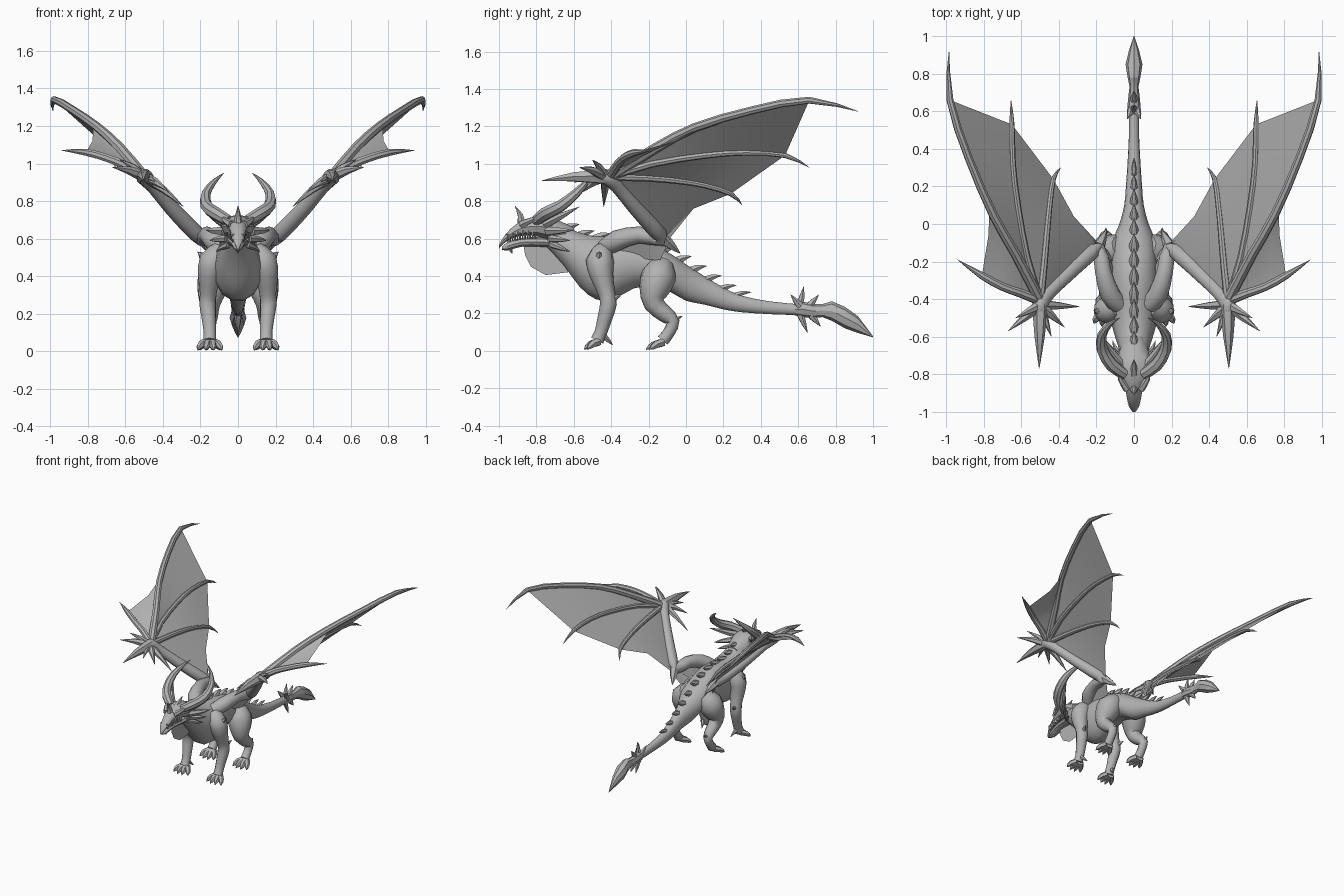
import bpy, bmesh, math
from mathutils import Vector

if "Cube" in bpy.data.objects:
    bpy.data.objects.remove(bpy.data.objects["Cube"])

hide = bpy.data.materials.new("grey_hide")
hide.diffuse_color = (0.45, 0.45, 0.45, 1)
hide.use_nodes = True
hide.node_tree.nodes["Principled BSDF"].inputs["Base Color"].default_value = hide.diffuse_color


def finish(bm, name, mirror=False, angle=40):
    """Turn a bmesh into a smooth-shaded object, optionally mirrored over x."""
    me = bpy.data.meshes.new(name)
    bm.to_mesh(me)
    bm.free()
    me.materials.append(hide)
    me.shade_smooth()
    me.set_sharp_from_angle(angle=math.radians(angle))
    ob = bpy.data.objects.new(name, me)
    bpy.context.collection.objects.link(ob)
    if mirror:
        m = ob.modifiers.new("Mirror", "MIRROR")
        m.use_mirror_merge = False
    return ob


def smooth_path(rows, steps):
    """Catmull-Rom through rows of equal-length numbers."""
    rows = [Vector(r) for r in rows]
    if steps < 2:
        return rows
    out = []
    for i in range(len(rows) - 1):
        a, b = rows[max(i - 1, 0)], rows[i]
        c, d = rows[i + 1], rows[min(i + 2, len(rows) - 1)]
        for k in range(steps):
            t = k / steps
            out.append(0.5 * (2 * b + (c - a) * t + (2 * a - 5 * b + 4 * c - d) * t * t
                              + (3 * b - a - 3 * c + d) * t ** 3))
    return out + [rows[-1]]


def skin(bm, rings):
    rings = [[bm.verts.new(p) for p in r] for r in rings]
    n = len(rings[0])
    new = []
    for a, b in zip(rings, rings[1:]):
        for i in range(n):
            j = (i + 1) % n
            new.append(bm.faces.new((a[i], a[j], b[j], b[i])))
    new.append(bm.faces.new(rings[0][::-1]))
    new.append(bm.faces.new(rings[-1]))
    bmesh.ops.recalc_face_normals(bm, faces=new)


def loft(bm, stations, sides=14, steps=2):
    """Elliptical rings along y from (y, top, bottom, half width)."""
    rings = []
    for s in smooth_path([(a, b, c, d) for a, b, c, d in stations], steps):
        y, top, bot, w = s
        mid, h = (top + bot) / 2, (top - bot) / 2
        rings.append([(w * math.cos(t), y, mid + h * math.sin(t))
                      for t in (2 * math.pi * i / sides for i in range(sides))])
    skin(bm, rings)


def tube(bm, rows, sides=8, steps=2):
    """Round limb through rows of (x, y, z, radius)."""
    rows = smooth_path(rows, steps)
    pts = [Vector(r[:3]) for r in rows]
    side, rings = Vector((1, 0.13, 0.07)), []
    for i, p in enumerate(pts):
        d = (pts[min(i + 1, len(pts) - 1)] - pts[max(i - 1, 0)]).normalized()
        side = side - d * side.dot(d)
        if side.length < 0.05:
            side = d.orthogonal()
        side.normalize()
        up, r = d.cross(side), max(rows[i][3], 0.001)
        rings.append([p + r * (side * math.cos(t) + up * math.sin(t))
                      for t in (2 * math.pi * k / sides for k in range(sides))])
    skin(bm, rings)


def spike(bm, base, tip, r, sides=6, bend=(0, 0, 0)):
    a, b = Vector(base), Vector(tip)
    m = (a + b) / 2 + Vector(bend)
    tube(bm, [(*a, r), (*m, r * 0.65), (*b, 0.001)], sides, 2)


def resample(path, n):
    path = [Vector(p) for p in path]
    lens = [(b - a).length for a, b in zip(path, path[1:])]
    out = []
    for k in range(n + 1):
        s, i = sum(lens) * k / n, 0
        while i < len(lens) - 1 and s > lens[i]:
            s -= lens[i]
            i += 1
        out.append(path[i].lerp(path[i + 1], min(s / lens[i], 1)))
    return out


def sheet(bm, *paths, n=8):
    """Membrane strip stretched between neighbouring paths."""
    cols = [[bm.verts.new(p) for p in resample(path, n)] for path in paths]
    for a, b in zip(cols, cols[1:]):
        for i in range(n):
            bm.faces.new((a[i], b[i], b[i + 1], a[i + 1]))


# Torso, neck and tail with its blade
bm = bmesh.new()
loft(bm, [(-.74, .69, .55, .06), (-.65, .67, .45, .085), (-.57, .635, .34, .11),
          (-.48, .615, .27, .13), (-.38, .615, .275, .135), (-.28, .605, .33, .125),
          (-.18, .57, .34, .12), (-.08, .52, .31, .11), (0, .465, .265, .078),
          (.1, .40, .245, .052), (.2, .34, .22, .043), (.3, .295, .205, .036),
          (.45, .265, .195, .028), (.6, .25, .19, .026)])
finish(bm, "torso_and_tail")
bm = bmesh.new()
loft(bm, [(.56, .245, .195, .02), (.62, .265, .18, .036), (.68, .25, .175, .03),
          (.73, .25, .18, .024), (.78, .265, .16, .034), (.85, .235, .12, .045),
          (.92, .185, .095, .028), (1.0, .078, .072, .002)], 8, 1)
for tip, base in (((0, .63, .345), (0, .61, .24)), ((0, .65, .095), (0, .61, .2)),
                  ((0, .71, .3), (0, .66, .24)), ((0, .72, .13), (0, .67, .19)),
                  ((.035, .56, .3), (.015, .61, .24)), ((-.035, .56, .3), (-.015, .61, .24))):
    spike(bm, base, tip, .022)
finish(bm, "tail_blade", angle=30)

# Row of overlapping ridge spikes down the back
bm = bmesh.new()
for y, z in ((-.64, .655), (-.56, .62), (-.47, .605), (-.38, .605), (-.29, .6), (-.2, .575),
             (-.12, .54), (-.04, .485), (.04, .435), (.12, .385), (.2, .335), (.28, .3)):
    s = 1 - max(0, y + .1)
    spike(bm, (0, y - .03, z - .02 * s), (0, y + .07, z + .022 * s), .034 * s, 6, (0, 0, .008))
finish(bm, "back_ridge", angle=30)

# Skull and lower jaw
bm = bmesh.new()
loft(bm, [(-1.0, .566, .546, .008), (-.965, .625, .58, .03), (-.9, .685, .61, .042),
          (-.83, .715, .615, .062), (-.76, .725, .6, .088), (-.68, .7, .58, .078),
          (-.6, .66, .56, .05)], 10)
spike(bm, (0, -.88, .675), (0, -.915, .775), .024, bend=(0, .012, 0))
spike(bm, (0, -.8, .70), (0, -.72, .755), .024)
finish(bm, "skull", angle=35)
bm = bmesh.new()
loft(bm, [(-.985, .555, .54, .008), (-.95, .585, .536, .028), (-.88, .605, .555, .04),
          (-.78, .61, .555, .056), (-.69, .6, .55, .055)], 10)
spike(bm, (0, -.94, .55), (0, -.93, .52), .014)
finish(bm, "lower_jaw", angle=35)

# Horns, brow, cheek spikes and teeth
bm = bmesh.new()
tube(bm, [(.05, -.8, .695, .03), (.12, -.75, .735, .035), (.168, -.67, .775, .032),
          (.17, -.59, .84, .025), (.125, -.53, .905, .014), (.075, -.5, .95, .001)], 8)
for base, tip, r in (((.07, -.75, .68), (.185, -.57, .77), .028),
                     ((.07, -.74, .64), (.17, -.6, .645), .026),
                     ((.06, -.72, .6), (.15, -.62, .59), .022),
                     ((.05, -.72, .57), (.115, -.62, .53), .02),
                     ((.035, -.88, .675), (.085, -.77, .725), .022)):
    spike(bm, base, tip, r, 6, (.012, 0, 0))
finish(bm, "horns", True)
bm = bmesh.new()
for i in range(6):
    y = -.955 + .027 * i
    x, z = .026 + .0045 * i, .612 + .006 * min(i, 3)
    spike(bm, (x, y, z + .012), (x + .004, y, z - .032), .009, 5)
    spike(bm, (x, y + .013, z - .03), (x + .004, y + .013, z + .015), .007, 5)
finish(bm, "teeth", True)

# Throat flap
bm = bmesh.new()
bm.faces.new([bm.verts.new((0, y, z)) for y, z in
              ((-.87, .57), (-.86, .51), (-.83, .45), (-.75, .405), (-.63, .42), (-.66, .56))])
finish(bm, "throat_flap")


def toes(bm, x, y, z, reach, spread):
    for k in (-1, -.33, .33, 1):
        dx, dy = spread * k, reach * (1 - .3 * abs(k))
        tube(bm, [(x + dx * .3, y, z, .024), (x + dx * .75, y - dy * .5, z - .012, .021),
                  (x + dx * .92, y - dy * .75, z - .025, .016),
                  (x + dx * 1.05, y - dy, .006, .001)], 6, 1)


# Front legs
bm = bmesh.new()
tube(bm, [(.09, -.44, .54, .05), (.135, -.46, .48, .075), (.152, -.45, .4, .062),
          (.158, -.425, .31, .046), (.162, -.415, .25, .045), (.155, -.435, .17, .039),
          (.15, -.455, .1, .034), (.15, -.475, .055, .036)], 10)
toes(bm, .15, -.47, .048, .085, .062)
spike(bm, (.16, -.41, .27), (.185, -.345, .3), .025)
spike(bm, (.17, -.47, .49), (.215, -.46, .53), .03)
spike(bm, (.15, -.44, .08), (.13, -.39, .03), .018)
finish(bm, "front_leg", True)

# Hind legs
bm = bmesh.new()
tube(bm, [(.07, -.12, .46, .06), (.115, -.145, .4, .095), (.14, -.17, .32, .08),
          (.15, -.17, .25, .055), (.15, -.11, .195, .045), (.15, -.07, .155, .036),
          (.15, -.09, .1, .032), (.15, -.125, .055, .034)], 10)
toes(bm, .15, -.125, .045, .1, .06)
spike(bm, (.15, -.075, .16), (.15, -.02, .185), .022)
finish(bm, "hind_leg", True)

# Wing skeleton
wrist = (.5, -.41, .93)
finger_1 = [wrist, (.63, -.16, 1.085), (.75, .05, 1.195), (.88, .35, 1.285), (.98, .66, 1.34)]
finger_2 = [wrist, (.57, -.18, 1.0), (.62, .1, 1.045), (.645, .32, 1.06), (.65, .53, 1.045)]
finger_3 = [wrist, (.48, -.22, .925), (.465, -.05, .91), (.45, .1, .885), (.43, .24, .84)]
finger_4 = [wrist, (.6, -.37, .99), (.7, -.335, 1.03), (.81, -.275, 1.06)]
elbow = (.19, -.12, .6)
bm = bmesh.new()
tube(bm, [(.08, -.43, .55, .05), (.13, -.37, .59, .055), (.165, -.25, .62, .045),
          (.19, -.13, .6, .042), (.26, -.18, .665, .044), (.36, -.275, .77, .04),
          (.45, -.365, .875, .036), (.5, -.42, .93, .045), (.5, -.47, .935, .03)], 10)
spike(bm, elbow, (.145, -.03, .52), .035)
for path, tip, r in ((finger_1, (.985, .92, 1.28), .027), (finger_2, (.655, .66, .98), .02),
                     (finger_3, (.39, .3, .78), .02), (finger_4, (.94, -.19, 1.07), .024)):
    rows = [(*p, r * (1.1 - .1 * i)) for i, p in enumerate(path)]
    tube(bm, rows + [(*tip, .001)], 8)
# Claws round the wrist
for tip, r in (((.505, -.77, .91), .042), ((.29, -.44, .77), .03), ((.37, -.55, .85), .03),
               ((.67, -.57, .98), .032), ((.63, -.5, 1.02), .028), ((.44, -.6, .9), .026)):
    spike(bm, (.5, -.43, .93), tip, r, 6, (0, 0, .01))
finish(bm, "wing_bones", True)

# Wing membrane panels
bm = bmesh.new()
sheet(bm, finger_1, finger_2)
sheet(bm, finger_2, finger_3)
hem, flank = (.32, .04, .76), (.14, -.14, .48)
sheet(bm, finger_3, [wrist, (.42, -.2, .86), hem], [wrist, (.35, -.265, .765), elbow])
sheet(bm, [wrist, (.63, -.16, 1.085), (.77, .09, 1.2)],
      [wrist, (.64, -.22, 1.05), (.775, -.06, 1.12)], finger_4)
sheet(bm, [hem, elbow], [(.21, -.08, .61), (.165, -.16, .57)], [flank, (.11, -.2, .53)], n=3)
sheet(bm, [elbow, (.165, -.25, .61), (.12, -.38, .58)], [flank, (.1, -.27, .5), (.1, -.38, .52)], n=4)
finish(bm, "wing_membrane", True)
